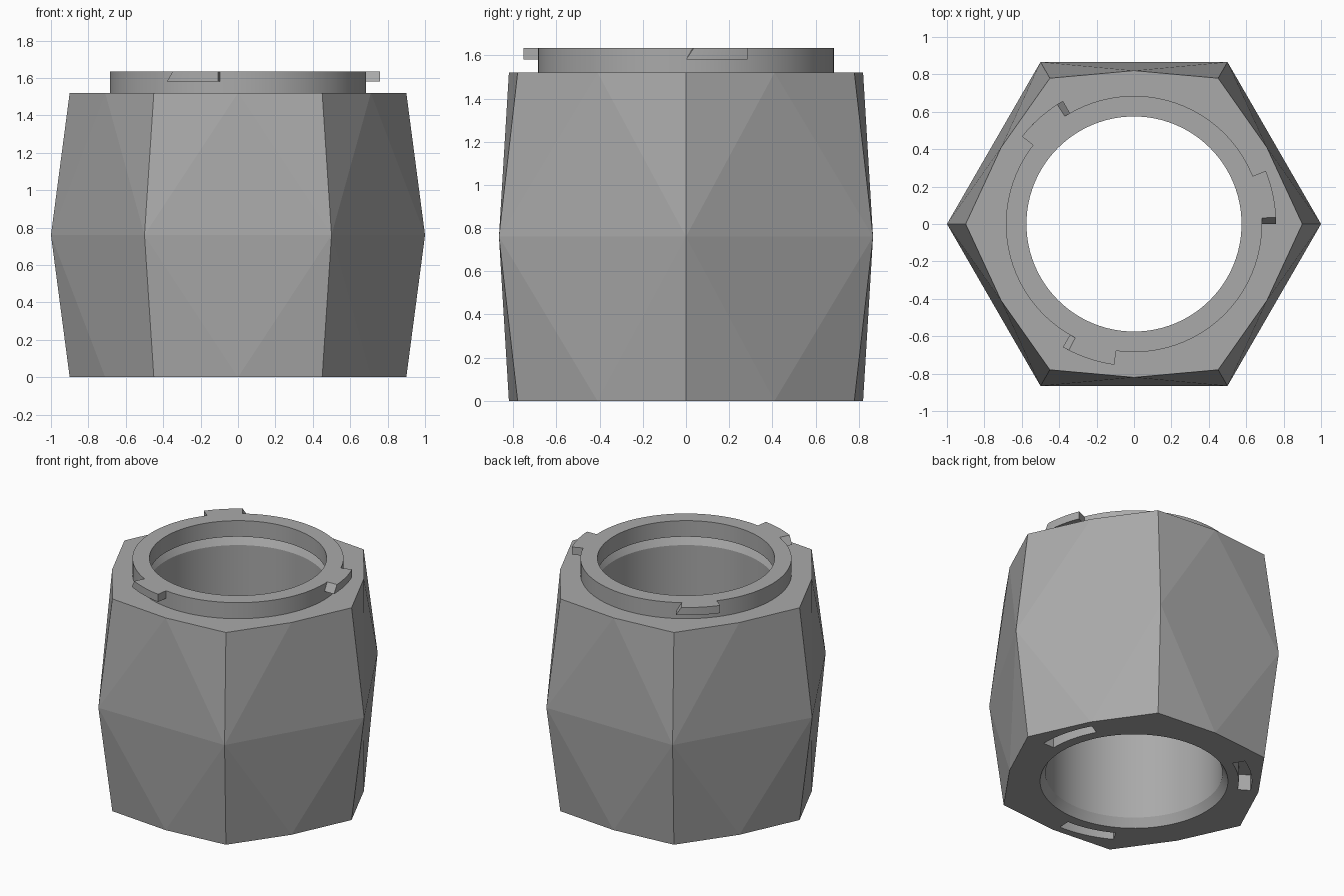
import bpy, bmesh
from math import sin, cos, radians, pi

cube = bpy.data.objects.get("Cube")
if cube:
    bpy.data.objects.remove(cube, do_unlink=True)

grey = bpy.data.materials.new("plain grey")
grey.use_nodes = True
grey.diffuse_color = (0.4, 0.4, 0.4, 1)
grey.node_tree.nodes["Principled BSDF"].inputs["Base Color"].default_value = (0.4, 0.4, 0.4, 1)

HEIGHT, NECK_TOP = 1.52, 1.635
BORE, SEGMENTS = 0.575, 96


def polar(r, degrees, z):
    return (r * cos(radians(degrees)), r * sin(radians(degrees)), z)


def finish(name, bm):
    bmesh.ops.recalc_face_normals(bm, faces=bm.faces)
    mesh = bpy.data.meshes.new(name)
    bm.to_mesh(mesh)
    bm.free()
    mesh.materials.append(grey)
    obj = bpy.data.objects.new(name, mesh)
    bpy.context.collection.objects.link(obj)
    return obj


def smooth(obj):
    bpy.ops.object.select_all(action='DESELECT')
    obj.select_set(True)
    bpy.context.view_layer.objects.active = obj
    bpy.ops.object.shade_smooth_by_angle(angle=radians(5))


def revolve(name, profile, closed):
    """Turn a radius/height profile around z; an open profile gets flat caps."""
    bm = bmesh.new()
    rings = [[bm.verts.new(polar(r, i * 360 / SEGMENTS, z)) for i in range(SEGMENTS)]
             for r, z in profile]
    pairs = list(zip(rings, rings[1:]))
    if closed:
        pairs.append((rings[-1], rings[0]))
    else:
        bm.faces.new(rings[0])
        bm.faces.new(rings[-1])
    for low, high in pairs:
        for i in range(SEGMENTS):
            j = (i + 1) % SEGMENTS
            bm.faces.new((low[i], low[j], high[j], high[i]))
    return finish(name, bm)


def arc_block(name, start, sweep, r0, r1, z0, z1, slant=0, steps=10):
    """Curved block; slant sets back the upper edge of its starting end."""
    bm = bmesh.new()
    sections = []
    for i in range(steps + 1):
        t = i / steps
        low, high = start + sweep * t, start + slant + (sweep - slant) * t
        corners = ((r0, low, z0), (r1, low, z0), (r1, high, z1), (r0, high, z1))
        sections.append([bm.verts.new(polar(*c)) for c in corners])
    for a, b in zip(sections, sections[1:]):
        for k in range(4):
            m = (k + 1) % 4
            bm.faces.new((a[k], a[m], b[m], b[k]))
    bm.faces.new(sections[0])
    bm.faces.new(sections[-1])
    return finish(name, bm)


def cut(obj, cutter):
    cutter.hide_render = True
    cutter.hide_viewport = True
    mod = obj.modifiers.new("cut", 'BOOLEAN')
    mod.operation = 'DIFFERENCE'
    mod.solver = 'EXACT'
    mod.object = cutter
    bpy.context.view_layer.objects.active = obj
    bpy.ops.object.modifier_apply(modifier=mod.name)
    bpy.data.objects.remove(cutter, do_unlink=True)


# Faceted barrel: hexagon at the waist, twelve-sided at both ends
bm = bmesh.new()
waist = [bm.verts.new(polar(1, i * 60, HEIGHT / 2)) for i in range(6)]
for z in (0, HEIGHT):
    end = [bm.verts.new(polar(0.82 if i % 2 else 0.9, i * 30, z)) for i in range(12)]
    bm.faces.new(end)
    for i in range(6):
        a, b = waist[i], waist[(i + 1) % 6]
        corner, middle, following = end[2 * i], end[2 * i + 1], end[(2 * i + 2) % 12]
        bm.faces.new((a, b, middle))
        bm.faces.new((a, middle, corner))
        bm.faces.new((b, following, middle))
body = finish("body", bm)

# Bore with a chamfer at each end
flare = BORE + 0.035
cut(body, revolve("bore_cutter", [(flare, -0.1), (flare, 0), (BORE, 0.06),
                                  (BORE, HEIGHT - 0.06), (flare, HEIGHT),
                                  (flare, HEIGHT + 0.1)], False))

# Three curved sockets in the underside
for i in range(3):
    cut(body, arc_block("socket_cutter", i * 120, 29, 0.68, 0.765, -0.1, 0.115))
smooth(body)

# Neck ring
neck = revolve("neck_ring", [(BORE, HEIGHT), (0.685, HEIGHT),
                             (0.685, NECK_TOP), (BORE, NECK_TOP)], True)
smooth(neck)

# Three locking lugs around the neck
for i in range(3):
    smooth(arc_block(f"locking_lug_{i + 1}", i * 120, 22, 0.68, 0.76, 1.58, NECK_TOP, slant=2.7))
